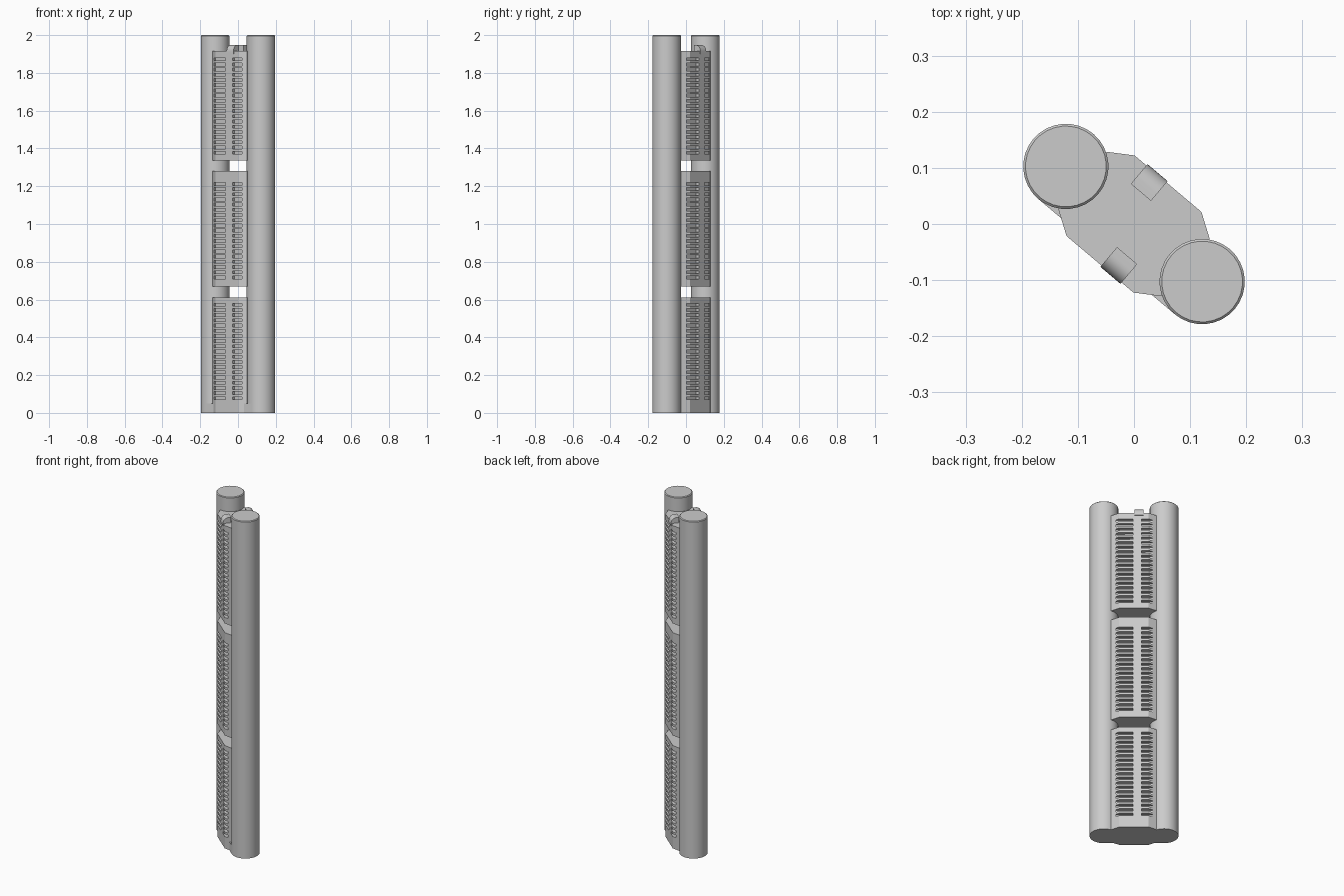
import bpy, bmesh, math
from mathutils import Matrix

if "Cube" in bpy.data.objects:
    bpy.data.objects.remove(bpy.data.objects["Cube"])

ANGLE = math.radians(-40.2)   # local x runs from post to post
POST_D, POST_R = 0.159, 0.076


def finish(bm, name):
    bmesh.ops.recalc_face_normals(bm, faces=bm.faces)
    me = bpy.data.meshes.new(name)
    bm.to_mesh(me)
    bm.free()
    ob = bpy.data.objects.new(name, me)
    ob.rotation_euler[2] = ANGLE
    bpy.context.collection.objects.link(ob)
    return ob


def smooth(ob):
    bpy.ops.object.select_all(action='DESELECT')
    ob.select_set(True)
    bpy.context.view_layer.objects.active = ob
    bpy.ops.object.shade_smooth_by_angle(angle=math.radians(35))


def extrude(bm, pts, vec):
    f = bm.faces.new([bm.verts.new(p) for p in pts])
    r = bmesh.ops.extrude_face_region(bm, geom=[f], use_keep_orig=True)
    bmesh.ops.translate(bm, vec=vec, verts=[v for v in r['geom'] if isinstance(v, bmesh.types.BMVert)])


def box(bm, x0, x1, y0, y1, z0, z1):
    m = Matrix.Translation(((x0 + x1) / 2, (y0 + y1) / 2, (z0 + z1) / 2))
    bmesh.ops.create_cube(bm, size=1, matrix=m @ Matrix.Diagonal((x1 - x0, y1 - y0, z1 - z0, 1)))


# Two tall round posts with a small edge break
for name, s in (("left_post", -1), ("right_post", 1)):
    bm = bmesh.new()
    bmesh.ops.create_cone(bm, cap_ends=True, segments=32, radius1=POST_R, radius2=POST_R, depth=2,
                          matrix=Matrix.Translation((s * POST_D, 0, 1)))
    rims = [e for e in bm.edges if abs(e.verts[0].co.z - e.verts[1].co.z) < 1e-4 and e.verts[0].co.z > 1]
    bmesh.ops.bevel(bm, geom=rims, offset=0.004, segments=1, affect='EDGES')
    smooth(finish(bm, name))

# Foot plate joining the posts
bm = bmesh.new()
extrude(bm, [(-POST_D, -POST_R, 0), (POST_D, -POST_R, 0), (POST_D, 0.05, 0), (-POST_D, 0.05, 0)], (0, 0, 0.05))
finish(bm, "foot_plate")

# Three faceted housings with slotted grilles on both faces
half = [(-0.12, -0.067), (-0.078, -0.094), (0.078, -0.094), (0.12, -0.067)]
profile = half + [(-x, -y) for x, y in half]
PITCH, SLOT = 0.0275, 0.015
for i, (z0, z1) in enumerate(((0, 0.61), (0.67, 1.28), (1.335, 1.915))):
    bm = bmesh.new()
    extrude(bm, [(x, y, z0) for x, y in profile], (0, 0, z1 - z0))
    housing = finish(bm, f"housing_{i + 1}")

    bm = bmesh.new()
    first = (0.07, 0.71, 1.37)[i]
    for k in range(19):
        z = first + k * PITCH
        for x0, x1 in ((-0.095, -0.006), (0.04, 0.098)):
            box(bm, x0, x1, -0.11, -0.074, z, z + SLOT)
            box(bm, -x1, -x0, 0.074, 0.11, z, z + SLOT)
    cutter = finish(bm, f"slot_cutter_{i + 1}")
    cutter.hide_render = True
    mod = housing.modifiers.new("slots", 'BOOLEAN')
    mod.operation, mod.solver, mod.object = 'DIFFERENCE', 'EXACT', cutter
    bpy.ops.object.select_all(action='DESELECT')
    bpy.context.view_layer.objects.active = housing
    housing.select_set(True)
    bpy.ops.object.modifier_apply(modifier=mod.name)
    bpy.data.objects.remove(cutter)

# Rounded latches on top, one per face
for name, s in (("front_latch", -1), ("back_latch", 1)):
    arc = [(0.067 + 0.03 * math.sin(a), 1.915 + 0.032 * math.cos(a))
           for a in (k * math.pi / 16 for k in range(9))]
    outline = [(0.051, 1.9), (0.051, 1.947)] + arc + [(0.097, 1.9)]
    bm = bmesh.new()
    extrude(bm, [(-s * 0.0035, s * y, z) for y, z in outline], (-s * 0.047, 0, 0))
    smooth(finish(bm, name))
